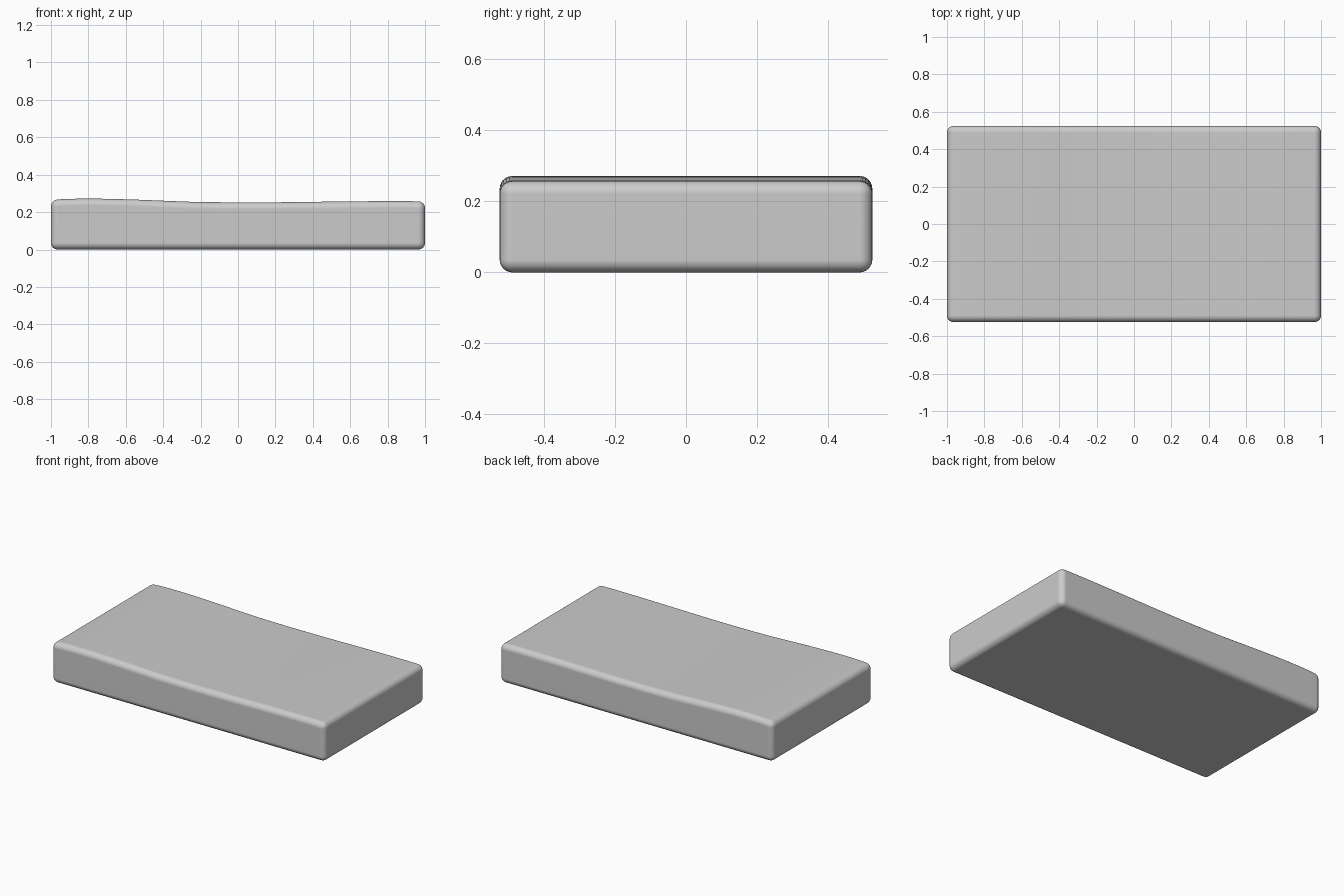
import bpy, bmesh
from mathutils import Vector

if "Cube" in bpy.data.objects:
    bpy.data.objects.remove(bpy.data.objects["Cube"])

HALF_Y = 0.525

# Gently sagging top line, raised at the left end (x, z)
top = [(-1, .265), (-.93, .270), (-.85, .272), (-.75, .272), (-.65, .270),
       (-.55, .267), (-.45, .263), (-.35, .259), (-.25, .255), (-.12, .253),
       (0, .252), (.15, .252), (.3, .2535), (.45, .2555), (.6, .2575),
       (.75, .2585), (.88, .259), (1, .257)]

# Side outline extruded across the depth
bm = bmesh.new()
outline = [(1, 0), (-1, 0)] + top
front = bm.faces.new([bm.verts.new((x, -HALF_Y, z)) for x, z in outline])
ext = bmesh.ops.extrude_face_region(bm, geom=[front])
moved = [v for v in ext["geom"] if isinstance(v, bmesh.types.BMVert)]
bmesh.ops.translate(bm, verts=moved, vec=Vector((0, 2 * HALF_Y, 0)))
bmesh.ops.recalc_face_normals(bm, faces=bm.faces)

mesh = bpy.data.meshes.new("mattress")
bm.to_mesh(mesh)
bm.free()
mattress = bpy.data.objects.new("mattress", mesh)
bpy.context.collection.objects.link(mattress)
for p in mesh.polygons:
    p.use_smooth = True

# Soft rounded edges all round
bevel = mattress.modifiers.new("rounded_edges", 'BEVEL')
bevel.width = 0.036
bevel.segments = 6
bevel.limit_method = 'ANGLE'
bevel.angle_limit = 0.6
normals = mattress.modifiers.new("clean_shading", 'WEIGHTED_NORMAL')
normals.keep_sharp = True
